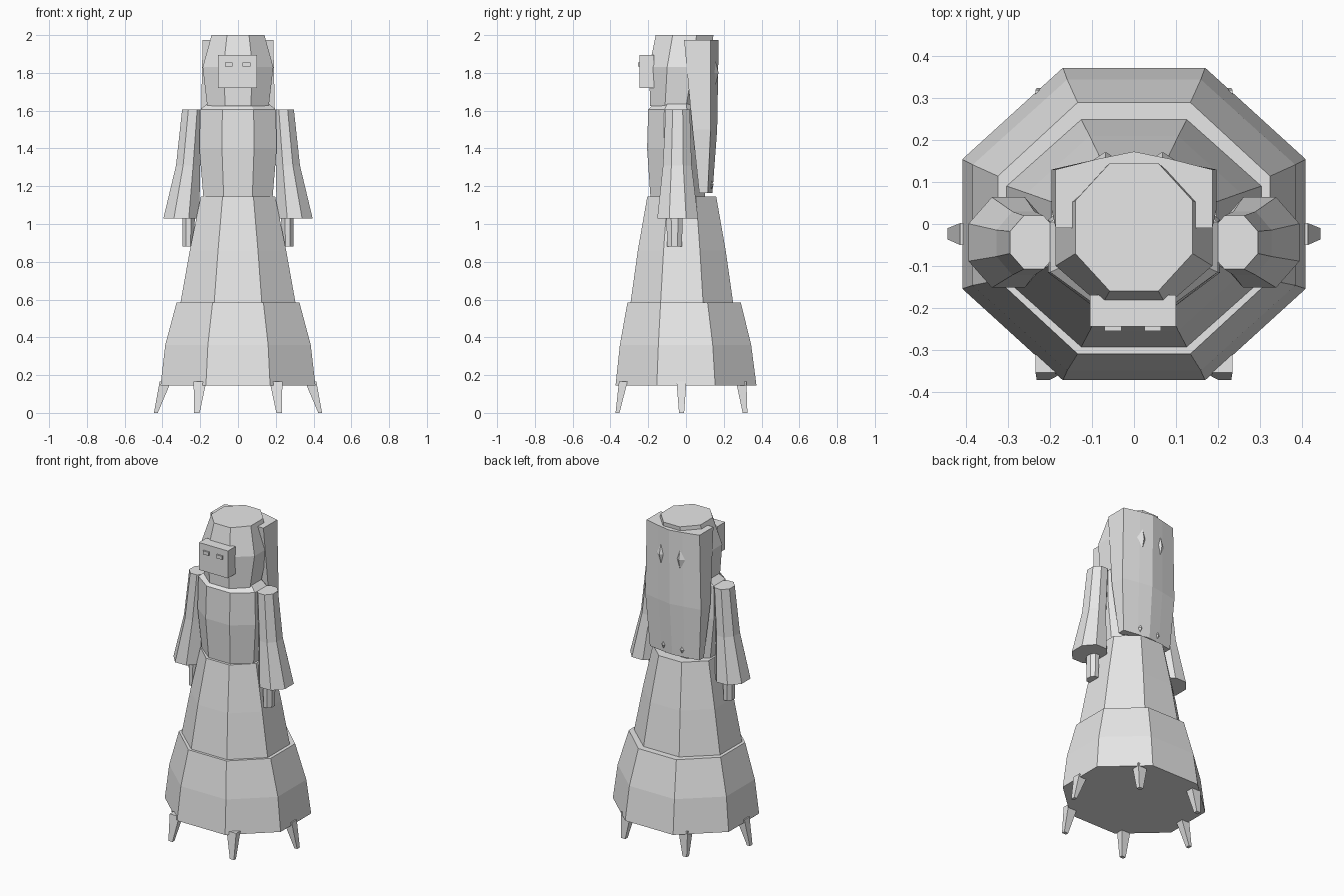
import bpy, bmesh, math

if "Cube" in bpy.data.objects:
    bpy.data.objects.remove(bpy.data.objects["Cube"])

grey = bpy.data.materials.new("light_grey")
grey.diffuse_color = (0.8, 0.8, 0.8, 1)
grey.use_nodes = True
grey.node_tree.nodes["Principled BSDF"].inputs["Base Color"].default_value = grey.diffuse_color


def loft(name, rings):
    """Closed, flat-shaded solid skinned through rings of points."""
    bm = bmesh.new()
    loops = [[bm.verts.new(p) for p in ring] for ring in rings]
    n = len(loops[0])
    for a, b in zip(loops, loops[1:]):
        for i in range(n):
            j = (i + 1) % n
            bm.faces.new((a[i], a[j], b[j], b[i]))
    bm.faces.new(loops[0][::-1])
    bm.faces.new(loops[-1])
    bmesh.ops.recalc_face_normals(bm, faces=bm.faces[:])
    mesh = bpy.data.meshes.new(name)
    bm.to_mesh(mesh)
    bm.free()
    mesh.materials.append(grey)
    ob = bpy.data.objects.new(name, mesh)
    bpy.context.collection.objects.link(ob)
    return ob


def octagon(z, x0, x1, y0, y1):
    cx, cy, rx, ry = (x0 + x1) / 2, (y0 + y1) / 2, (x1 - x0) / 2, (y1 - y0) / 2
    k = 1 / math.cos(math.pi / 8)
    return [(cx + rx * k * math.cos((i + .5) * math.pi / 4),
             cy + ry * k * math.sin((i + .5) * math.pi / 4), z) for i in range(8)]


def rect(z, x0, x1, y0, y1):
    return [(x0, y0, z), (x1, y0, z), (x1, y1, z), (x0, y1, z)]


def tower(name, rows):
    return loft(name, [octagon(z, -hx, hx, y0, y1) for z, hx, y0, y1 in rows])


# Two-tier skirt, bodice and head: (height, half width, front, back)
tower("lower_skirt", [(.145, .41, -.373, .373), (.36, .385, -.35, .345), (.585, .325, -.31, .29)])
tower("upper_skirt", [(.58, .305, -.294, .25), (.86, .255, -.255, .21), (1.145, .197, -.205, .16)])
tower("bodice", [(1.14, .183, -.188, .10), (1.40, .205, -.206, .10),
                 (1.605, .20, -.20, .09), (1.64, .16, -.165, .07)])
tower("head", [(1.625, .163, -.19, .08), (1.83, .187, -.195, .13), (2.0, .14, -.16, .145)])

# Face plate and eyes
loft("face", [rect(1.72, -.105, .10, -.245, -.17), rect(1.895, -.105, .10, -.245, -.17)])
for side, x in (("left", -.05), ("right", .045)):
    loft(side + "_eye", [rect(z, x - .02, x + .02, -.255, -.24) for z in (1.833, 1.855)])

# Hair: C-shaped section wrapping the back of the head, tapering downwards
def hair_ring(z, w, front, corner, back, wall, inner):
    half = [(0, back), (w * .45, back - .4 * (back - corner)), (w, corner), (w, front),
            (w - wall, front), (w - wall, front + .4 * (inner - front)), (w * .3, inner), (0, inner)]
    left = [(-x, y) for x, y in half[-2:0:-1]]
    return [(x, y, z) for x, y in half + left]

loft("hair", [hair_ring(1.165, .175, .07, .115, .14, .04, .10),
              hair_ring(1.50, .197, .035, .13, .165, .045, .115),
              hair_ring(1.975, .187, -.01, .13, .173, .042, .142)])

# Raised diamond locks on the back of the hair
def lock(name, x, z, w, h, y):
    mid = [(x - w, y - .02, z), (x, y - .02, z - h), (x + w, y - .02, z), (x, y - .02, z + h)]
    tip = [(x + (px - x) * .05, y + .008, z + (pz - z) * .05) for px, _, pz in mid]
    loft(name, [mid, tip])

for side, s in (("left", -1), ("right", 1)):
    lock(side + "_upper_lock", s * .068, 1.80, .045, .12, .163)
    lock(side + "_lower_lock", s * .065, 1.21, .03, .05, .138)

    # Flared sleeve and hand
    def arm_ring(z, inner, outer, y0, y1):
        a, b = sorted((s * inner, s * outer))
        return octagon(z, a, b, y0, y1)
    loft(side + "_sleeve", [arm_ring(1.03, .205, .395, -.152, .064),
                            arm_ring(1.31, .20, .328, -.122, .03),
                            arm_ring(1.605, .183, .296, -.108, .02)])
    loft(side + "_hand", [arm_ring(.88, .235, .293, -.10, -.022),
                          arm_ring(1.10, .225, .296, -.105, -.015)])

    # Three tapered feet on each side
    def foot(name, top, tip):
        loft(name, [rect(z, *sorted((s * q[0], s * q[1])), q[2], q[3])
                    for z, q in ((0, tip), (.165, top))])
    foot(side + "_front_foot", (.168, .235, -.355, -.31), (.203, .232, -.373, -.352))
    foot(side + "_middle_foot", (.355, .415, -.05, .002), (.425, .445, -.037, -.01))
    foot(side + "_back_foot", (.168, .235, .265, .32), (.203, .232, .30, .325))
